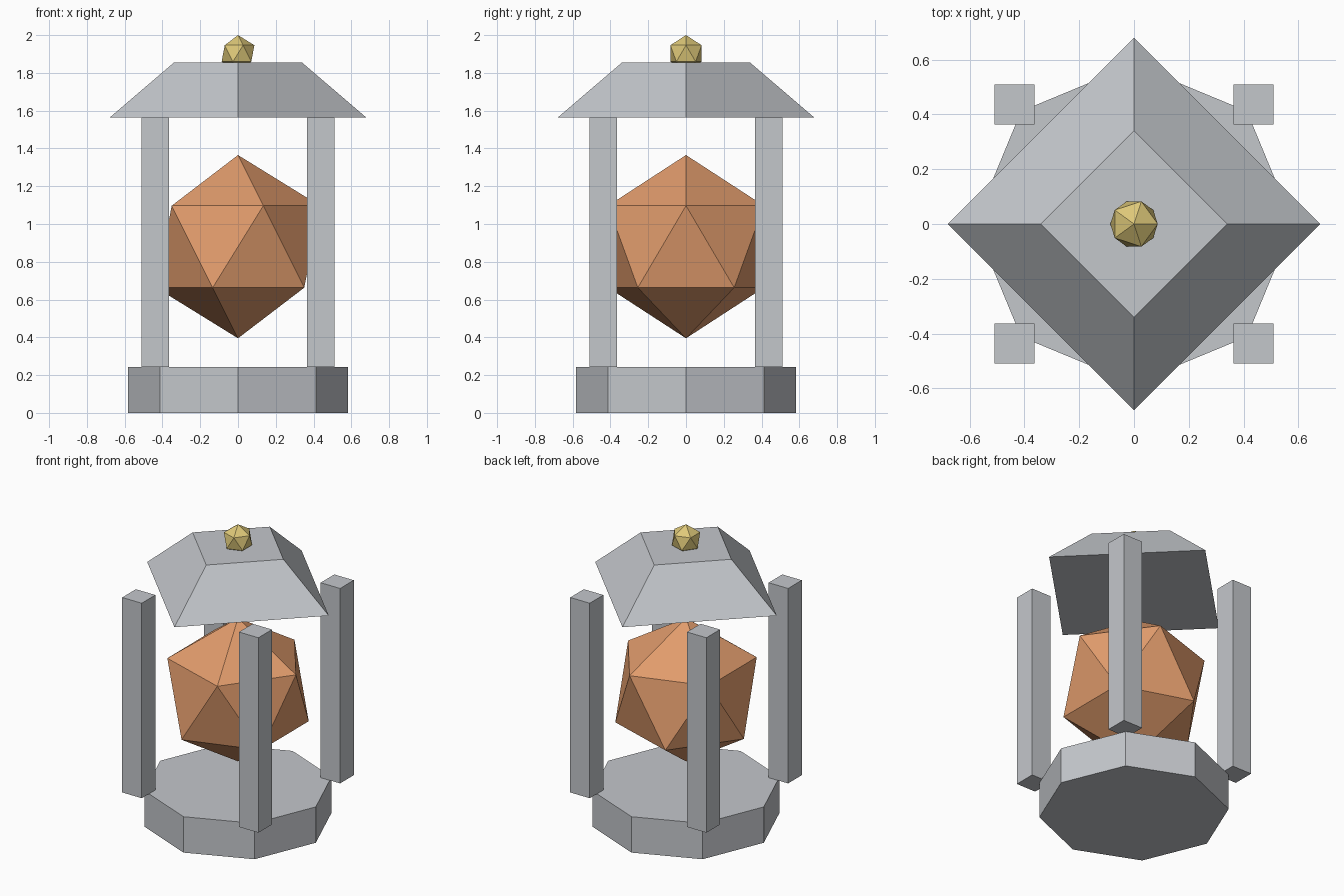
import bpy
from math import pi

default = bpy.data.objects.get("Cube")
if default:
    bpy.data.objects.remove(default, do_unlink=True)


def material(name, colour):
    mat = bpy.data.materials.new(name)
    mat.use_nodes = True
    rgba = (*colour, 1.0)
    mat.diffuse_color = rgba
    for node in mat.node_tree.nodes:
        if node.type == "BSDF_PRINCIPLED":
            node.inputs["Base Color"].default_value = rgba
    return mat


stone = material("pale grey stone", (0.55, 0.57, 0.60))
copper = material("copper orange", (0.75, 0.33, 0.15))
gold = material("soft gold", (0.73, 0.58, 0.19))


def finish(name, mat):
    obj = bpy.context.object
    obj.name = name
    obj.data.materials.append(mat)
    return obj


def frustum(name, sides, r_bottom, r_top, z0, z1, mat):
    """Flat-sided drum or cut pyramid with corners on the x and y axes."""
    bpy.ops.mesh.primitive_cone_add(vertices=sides, radius1=r_bottom, radius2=r_top,
                                    depth=z1 - z0, location=(0, 0, (z0 + z1) / 2))
    return finish(name, mat)


def gem(name, radius, z, mat):
    """Plain twenty-sided ball."""
    bpy.ops.mesh.primitive_ico_sphere_add(subdivisions=1, radius=radius, location=(0, 0, z))
    return finish(name, mat)


BASE_TOP, ROOF_BOTTOM, ROOF_TOP = 0.243, 1.563, 1.854

# Octagonal base and square roof
frustum("base", 8, 0.583, 0.583, 0, BASE_TOP, stone)
frustum("roof", 4, 0.68, 0.34, ROOF_BOTTOM, ROOF_TOP, stone)

# Four corner posts
for side, x in (("right", -1), ("left", 1)):
    for end, y in (("front", -1), ("back", 1)):
        bpy.ops.mesh.primitive_cube_add(
            size=1, location=(x * 0.437, y * 0.437, (BASE_TOP + ROOF_BOTTOM) / 2))
        post = finish(f"{end}_{side}_post", stone)
        post.scale = (0.146, 0.146, ROOF_BOTTOM - BASE_TOP)

# Lamp core and the finial sunk into the roof
gem("lamp_core", 0.485, 0.88, copper)
gem("finial", 0.097, 1.903, gold)
